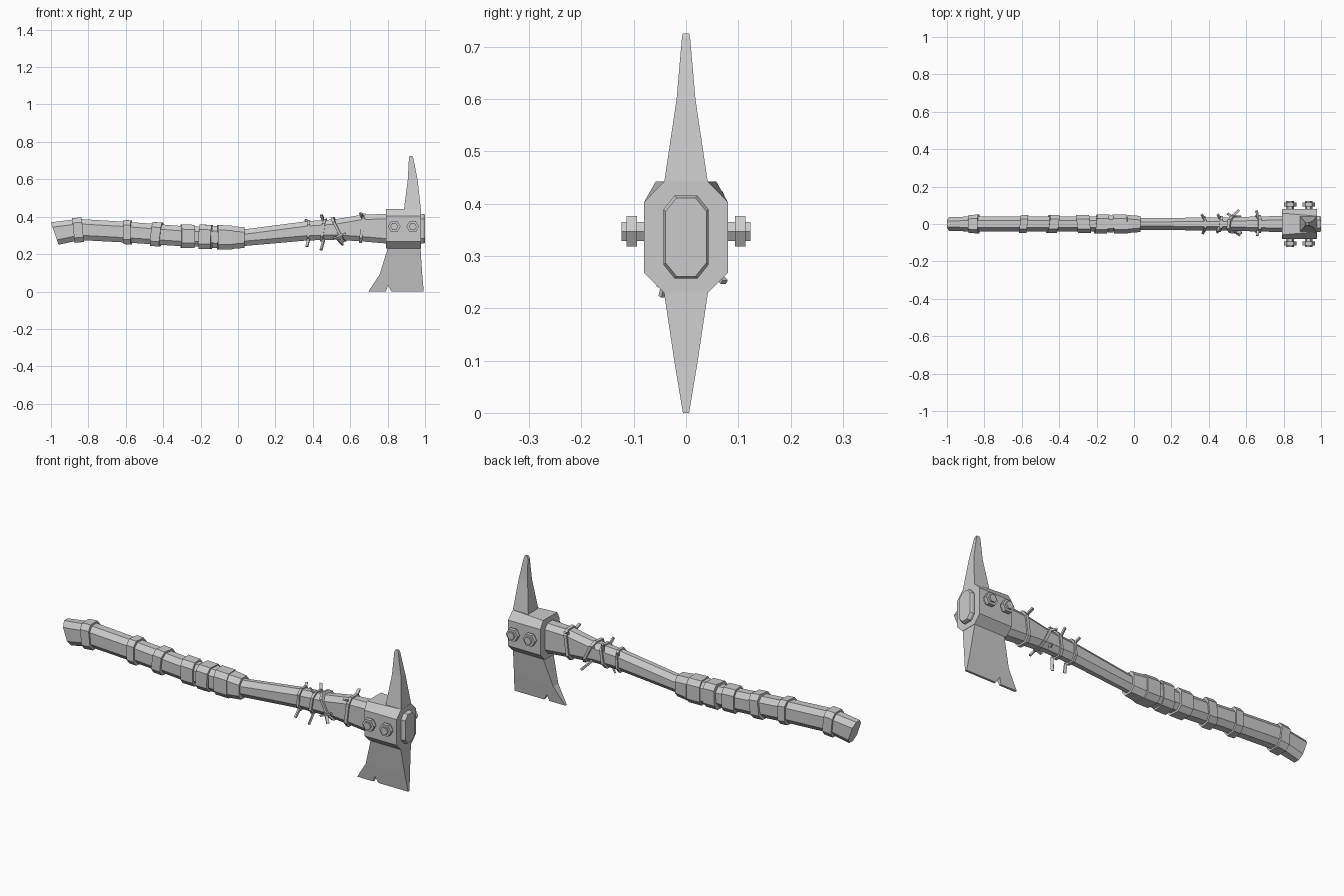
import bpy, bmesh, math
from mathutils import Vector, Matrix

cube = bpy.data.objects.get("Cube")
if cube:
    bpy.data.objects.remove(cube)

grey = bpy.data.materials.new("plain grey")
grey.use_nodes = True
grey.diffuse_color = (0.6, 0.6, 0.6, 1)
grey.node_tree.nodes["Principled BSDF"].inputs["Base Color"].default_value = (0.6, 0.6, 0.6, 1)


def finish(name, bm):
    bmesh.ops.recalc_face_normals(bm, faces=bm.faces)
    mesh = bpy.data.meshes.new(name)
    bm.to_mesh(mesh)
    bm.free()
    mesh.materials.append(grey)
    obj = bpy.data.objects.new(name, mesh)
    bpy.context.collection.objects.link(obj)
    return obj


def loft(name, rings, closed=False):
    bm = bmesh.new()
    rows = [[bm.verts.new(p) for p in ring] for ring in rings]
    n = len(rows[0])
    pairs = list(zip(rows, rows[1:]))
    if closed:
        pairs.append((rows[-1], rows[0]))
    else:
        bm.faces.new(rows[0])
        bm.faces.new(rows[-1])
    for a, b in pairs:
        for i in range(n):
            j = (i + 1) % n
            bm.faces.new((a[i], a[j], b[j], b[i]))
    return finish(name, bm)


def octagon(x, lo, hi, half, cy=0.021, cz=0.026, lean=0.0, skew=0.0):
    mid, f = (lo + hi) / 2, half - cy
    pts = [(f, hi), (half, hi - cz), (half, lo + cz), (f, lo)]
    pts += [(-y, z) for y, z in reversed(pts)]
    return [(x + lean * (z - mid) + skew * y, y, z) for y, z in pts]


# Handle stations: x, bottom, top, half width, lean of the section
stations = [
    (-0.98, 0.25, 0.37, 0.036, -0.34), (-0.85, 0.275, 0.388, 0.041, -0.1),
    (-0.6, 0.262, 0.373, 0.039, 0), (-0.3, 0.242, 0.35, 0.04, 0),
    (0.0, 0.237, 0.338, 0.038, 0), (0.04, 0.244, 0.333, 0.032, 0),
    (0.37, 0.273, 0.376, 0.034, 0), (0.52, 0.277, 0.386, 0.036, 0),
    (0.66, 0.268, 0.41, 0.04, 0), (0.79, 0.257, 0.415, 0.043, 0),
    (0.99, 0.257, 0.415, 0.043, 0), (1.0, 0.261, 0.411, 0.039, 0)]
loft("handle", [octagon(x, lo, hi, w, lean=k) for x, lo, hi, w, k in stations])


def section_at(x):
    for a, b in zip(stations, stations[1:]):
        if a[0] <= x <= b[0]:
            t = (x - a[0]) / (b[0] - a[0])
            return [p + (q - p) * t for p, q in zip(a[1:4], b[1:4])]


def band(name, x0, x1, grow, lean=0.0, skew=0.0):
    rings = []
    for x, g in ((x0, -0.003), (x0, grow), (x1, grow), (x1, -0.003)):
        lo, hi, w = section_at(x)
        rings.append(octagon(x, lo - g, hi + g, w + g, lean=lean, skew=skew))
    loft(name, rings, closed=True)


# Grip wrappings
wraps = [(-0.88, -0.83, 0.009, -0.1, 0), (-0.61, -0.57, 0.009, 0, 0.1),
         (-0.46, -0.41, 0.009, 0.12, 0.15), (-0.305, -0.235, 0.009, 0, -0.1),
         (-0.205, -0.14, 0.012, 0.05, 0.12), (-0.14, -0.11, 0.007, 0, 0),
         (-0.11, -0.035, 0.013, 0, -0.08), (-0.035, 0.035, 0.01, 0, 0)]
for i, args in enumerate(wraps):
    band(f"grip_wrap_{i + 1}", *args)

# Thin cords tied around the upper handle
cords = [(0.37, 0.383, 0.007, 0.06, 0), (0.45, 0.465, 0.007, 0.15, 0.12),
         (0.53, 0.545, 0.008, -0.5, 0.15), (0.655, 0.672, 0.008, 0.12, 0)]
for i, args in enumerate(cords):
    band(f"cord_{i + 1}", *args)


def bar(name, start, end, size=0.014):
    a, b = Vector(start), Vector(end)
    d = b - a
    bm = bmesh.new()
    bmesh.ops.create_cube(bm, size=1)
    rot = d.to_track_quat('Z', 'Y').to_matrix().to_4x4()
    bm.transform(Matrix.Translation((a + b) / 2) @ rot @ Matrix.Diagonal((size, size * 0.6, d.length, 1)))
    finish(name, bm)


tails = [((0.378, -0.03, 0.28), (0.368, -0.05, 0.24)),
         ((0.375, 0.03, 0.36), (0.362, 0.05, 0.385)),
         ((0.46, -0.03, 0.28), (0.444, -0.045, 0.222)),
         ((0.455, -0.02, 0.38), (0.445, -0.035, 0.41)),
         ((0.46, 0.03, 0.36), (0.448, 0.05, 0.405)),
         ((0.51, -0.042, 0.285), (0.575, -0.046, 0.313)),
         ((0.53, -0.035, 0.315), (0.565, -0.06, 0.265)),
         ((0.52, 0.035, 0.295), (0.56, 0.073, 0.25)),
         ((0.54, 0.03, 0.36), (0.50, 0.055, 0.375)),
         ((0.665, 0.025, 0.395), (0.655, 0.07, 0.42)),
         ((0.665, -0.025, 0.395), (0.66, -0.062, 0.415))]
for i, (a, b) in enumerate(tails):
    bar(f"cord_tail_{i + 1}", a, b)


# Head block, with a wider top at the handle side
def head_section(x, top):
    pts = [(top, 0.442), (0.08, 0.403), (0.08, 0.268), (0.042, 0.23)]
    pts += [(-y, z) for y, z in reversed(pts)]
    return [(x, y, z) for y, z in pts]


loft("head_block", [head_section(0.79, 0.058), head_section(0.978, 0.042)])


def slab(z, x0, x1, half):
    return [(x0, -half, z), (x1, -half, z), (x1, half, z), (x0, half, z)]


# Rear spike
loft("spike", [slab(0.43, 0.888, 0.978, 0.042), slab(0.445, 0.888, 0.977, 0.041),
               slab(0.6, 0.908, 0.96, 0.018), slab(0.715, 0.914, 0.937, 0.008),
               slab(0.725, 0.919, 0.932, 0.006)])

# Axe blade, with a small notch cut into the edge
blade = loft("blade", [slab(0.24, 0.80, 0.976, 0.043), slab(0.23, 0.80, 0.976, 0.042),
                       slab(0.09, 0.757, 0.985, 0.021), slab(0.0, 0.697, 0.993, 0.006)])
notch = loft("notch_cutter", [[(0.787, y, -0.01), (0.826, y, -0.01), (0.802, y, 0.032)]
                              for y in (-0.1, 0.1)])
notch.hide_render = True
notch.hide_set(True)
cut = blade.modifiers.new("notch", 'BOOLEAN')
cut.object = notch
cut.solver = 'EXACT'


# Hexagonal bolts on both cheeks
def hexagon(name, x, y0, y1, radius):
    loft(name, [[(x + radius * math.cos(a * math.pi / 3), y, 0.347 + radius * math.sin(a * math.pi / 3))
                 for a in range(6)] for y in (y0, y1)])


for side, s in (("front", -1), ("back", 1)):
    for i, x in enumerate((0.835, 0.934)):
        hexagon(f"bolt_{side}_{i + 1}", x, s * 0.07, s * 0.123, 0.021)
        hexagon(f"nut_{side}_{i + 1}", x, s * 0.094, s * 0.114, 0.034)
